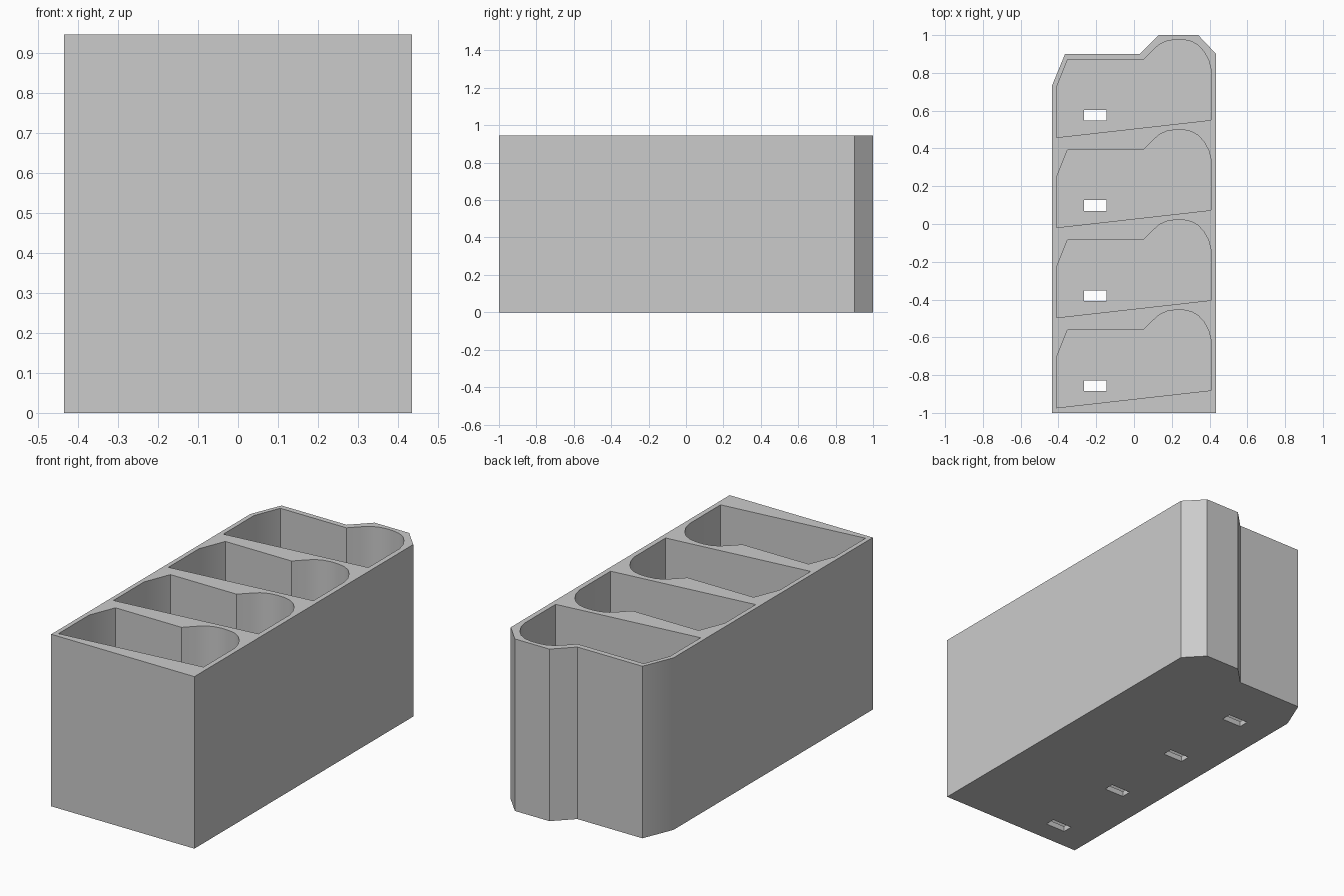
import bpy
import bmesh
from math import radians

cube = bpy.data.objects.get("Cube")
if cube:
    bpy.data.objects.remove(cube, do_unlink=True)

HEIGHT, FLOOR, PITCH, COUNT = 0.945, 0.03, 0.477, 4

grey = bpy.data.materials.new("plain_grey")
grey.use_nodes = True
grey.diffuse_color = (0.6, 0.6, 0.6, 1)
grey.node_tree.nodes["Principled BSDF"].inputs["Base Color"].default_value = (0.6, 0.6, 0.6, 1)


def prism(name, outline, z0, z1, offsets=(0,)):
    """Extrude an outline upward, repeated along y at each offset."""
    bm = bmesh.new()
    for dy in offsets:
        face = bm.faces.new([bm.verts.new((x, y + dy, z0)) for x, y in outline])
        top = bmesh.ops.extrude_face_region(bm, geom=[face])["geom"]
        verts = [v for v in top if isinstance(v, bmesh.types.BMVert)]
        bmesh.ops.translate(bm, verts=verts, vec=(0, 0, z1 - z0))
    bmesh.ops.recalc_face_normals(bm, faces=bm.faces)
    mesh = bpy.data.meshes.new(name)
    bm.to_mesh(mesh)
    bm.free()
    obj = bpy.data.objects.new(name, mesh)
    bpy.context.collection.objects.link(obj)
    mesh.materials.append(grey)
    return obj


def cut(target, cutter):
    """Subtract the cutter and discard it."""
    mod = target.modifiers.new("cut", "BOOLEAN")
    mod.operation, mod.solver, mod.object = "DIFFERENCE", "EXACT", cutter
    bpy.context.view_layer.objects.active = target
    bpy.ops.object.modifier_apply(modifier=mod.name)
    bpy.data.objects.remove(cutter, do_unlink=True)


# Outer block with chamfered back and raised bump
block = prism("holder_block", [
    (-0.435, -1), (0.435, -1), (0.435, 0.9), (0.34, 1), (0.13, 1),
    (0.03, 0.9), (-0.365, 0.9), (-0.435, 0.73)], 0, HEIGHT)

rows = [-PITCH * i for i in range(COUNT)]

# Four deep pockets, each with a rounded back corner
pocket = [(-0.41, 0.458), (0.407, 0.55), (0.407, 0.82), (0.395, 0.868),
          (0.37, 0.913), (0.34, 0.946), (0.305, 0.966), (0.265, 0.975),
          (0.22, 0.976), (0.175, 0.969), (0.135, 0.951), (0.1, 0.92),
          (0.05, 0.87), (-0.352, 0.87), (-0.41, 0.725)]
cut(block, prism("pocket_cutter", pocket, FLOOR, HEIGHT + 0.1, rows))

# Slots through the pocket floors
slot = [(-0.265, 0.547), (-0.145, 0.547), (-0.145, 0.603), (-0.265, 0.603)]
cut(block, prism("slot_cutter", slot, -0.1, FLOOR + 0.1, rows))

bpy.ops.object.select_all(action="DESELECT")
block.select_set(True)
bpy.context.view_layer.objects.active = block
bpy.ops.object.shade_smooth_by_angle(angle=radians(30))
